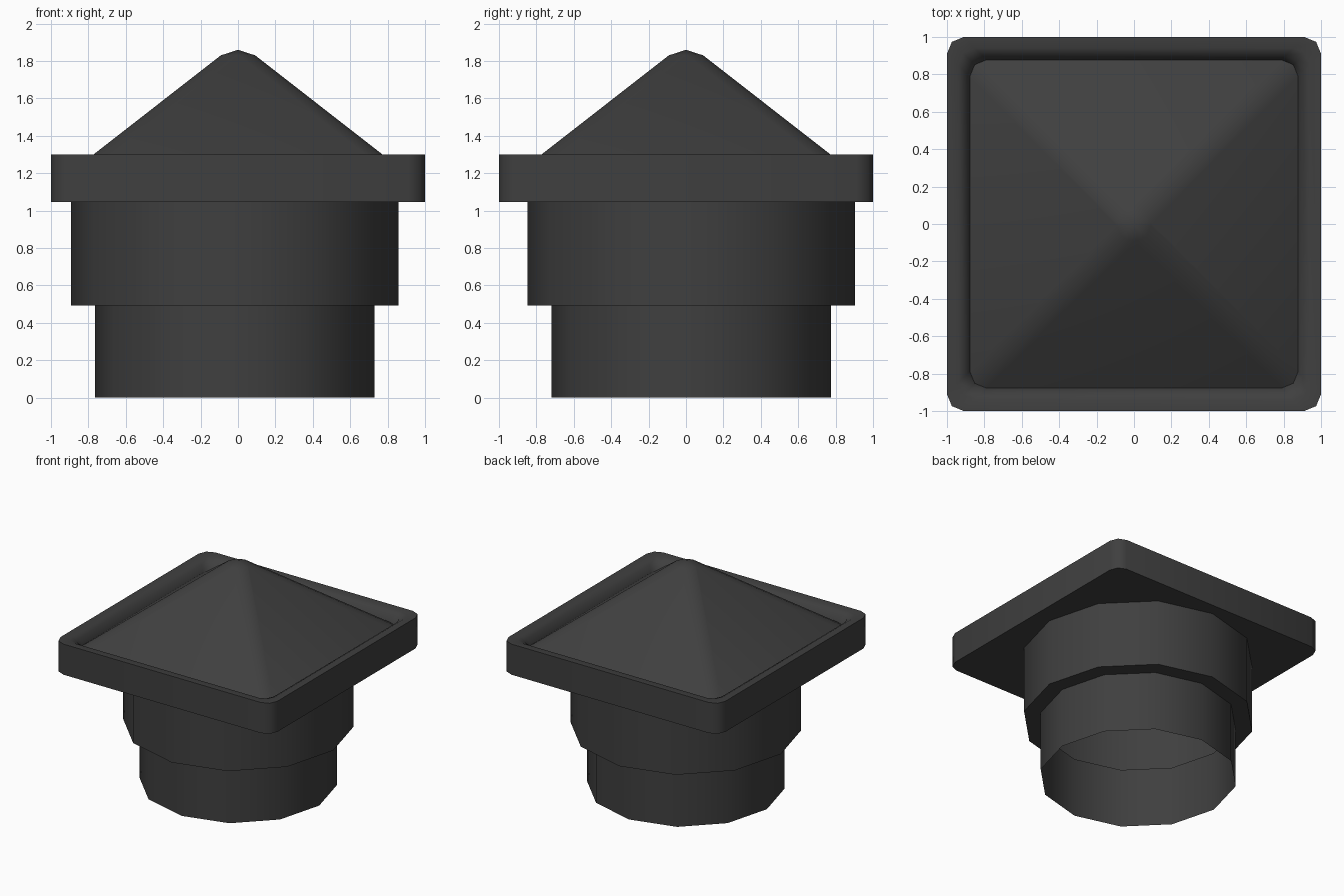
import bpy, bmesh, math

cube = bpy.data.objects.get("Cube")
if cube:
    bpy.data.objects.remove(cube, do_unlink=True)

# Single dark charcoal material
charcoal = bpy.data.materials.new("charcoal")
charcoal.use_nodes = True
colour = (0.05, 0.05, 0.05, 1)
charcoal.diffuse_color = colour
charcoal.node_tree.nodes["Principled BSDF"].inputs["Base Color"].default_value = colour


def rounded_square(half, radius, steps=2):
    """Outline of a square with rounded corners, counterclockwise."""
    points = []
    for corner in range(4):
        start = corner * math.pi / 2
        middle = start + math.pi / 4
        offset = (half - radius) * math.sqrt(2)
        for i in range(steps + 1):
            a = start + i * math.pi / 2 / steps
            points.append((offset * math.cos(middle) + radius * math.cos(a),
                           offset * math.sin(middle) + radius * math.sin(a)))
    return points


def circle(radius, sides=12, centre=(-0.0175, 0.0275)):
    return [(centre[0] + radius * math.cos(math.tau * i / sides),
             centre[1] + radius * math.sin(math.tau * i / sides)) for i in range(sides)]


def loft(name, sections, fill_bottom=False, apex=None):
    """Skin a stack of (outline, z) sections, listed from the bottom up."""
    bm = bmesh.new()
    rings = [[bm.verts.new((x, y, z)) for x, y in outline] for outline, z in sections]
    n = len(rings[0])
    for low, high in zip(rings, rings[1:]):
        for i in range(n):
            j = (i + 1) % n
            bm.faces.new((low[i], low[j], high[j], high[i]))
    if fill_bottom:
        bm.faces.new(rings[0][::-1])
    if apex is not None:
        tip = bm.verts.new((0, 0, apex))
        for i in range(n):
            bm.faces.new((rings[-1][i], rings[-1][(i + 1) % n], tip))
    mesh = bpy.data.meshes.new(name)
    bm.to_mesh(mesh)
    bm.free()
    mesh.materials.append(charcoal)
    obj = bpy.data.objects.new(name, mesh)
    bpy.context.collection.objects.link(obj)
    bpy.ops.object.select_all(action="DESELECT")
    obj.select_set(True)
    bpy.context.view_layer.objects.active = obj
    bpy.ops.object.shade_smooth_by_angle(angle=math.radians(50))
    return obj


# Hollow stepped sleeve, open at the bottom
narrow, wide = circle(0.7475), circle(0.875)
loft("stepped_sleeve", [(narrow, 0), (narrow, 0.493), (wide, 0.493), (wide, 1.045)])

# Square plate with a raised rim, and a softened pyramid rising from its recess
plate = rounded_square(1, 0.09)
loft("pyramid_cap", [
    (plate, 1.045),
    (plate, 1.3),
    (rounded_square(0.94, 0.09), 1.3),
    (rounded_square(0.90, 0.09), 1.275),
    (rounded_square(0.878, 0.09), 1.218),
    (rounded_square(0.092, 0.085), 1.83),
], fill_bottom=True, apex=1.86)
